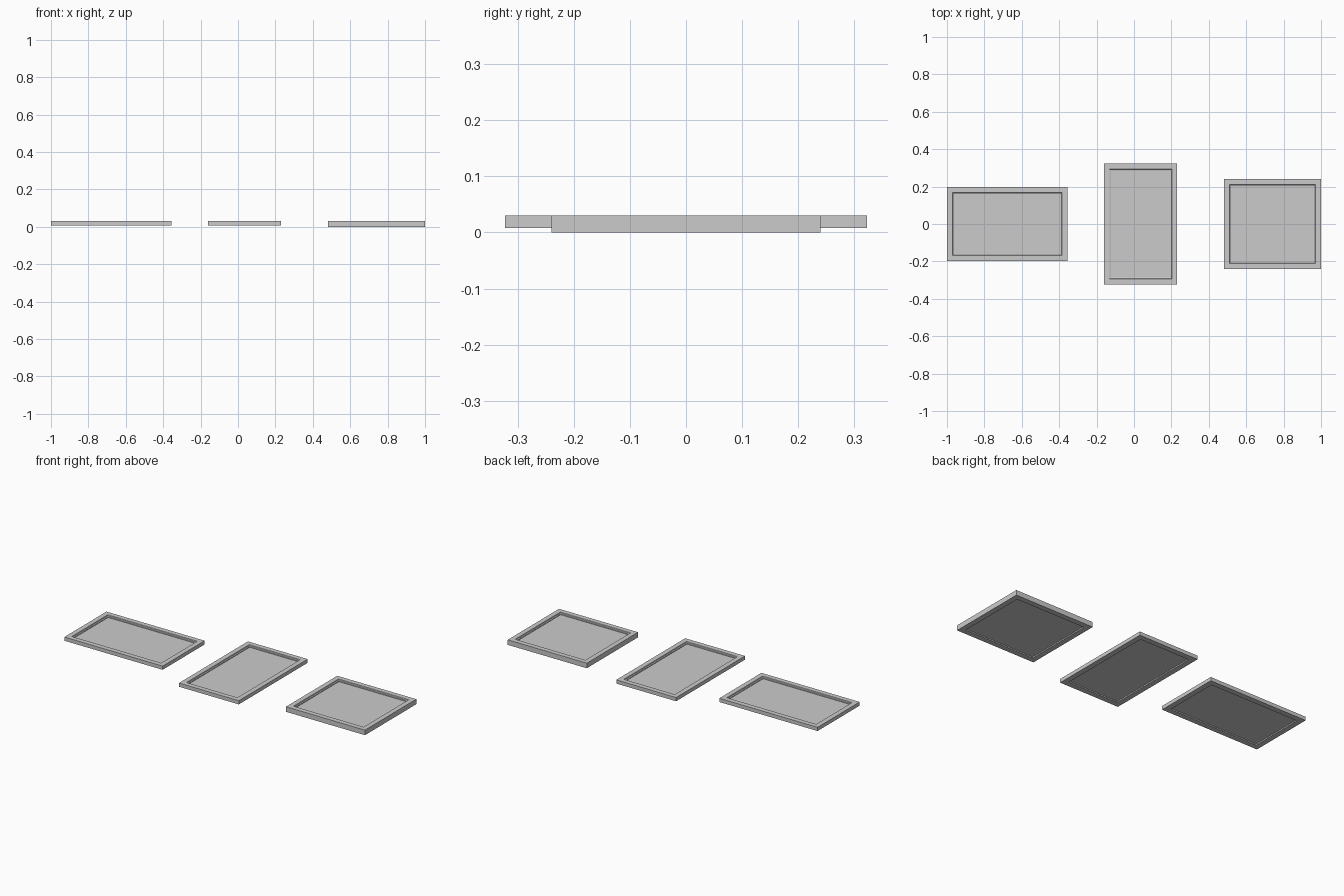
import bpy, bmesh

if "Cube" in bpy.data.objects:
    bpy.data.objects.remove(bpy.data.objects["Cube"])


def finish(bm, name):
    bmesh.ops.recalc_face_normals(bm, faces=bm.faces)
    mesh = bpy.data.meshes.new(name)
    bm.to_mesh(mesh)
    bm.free()
    ob = bpy.data.objects.new(name, mesh)
    bpy.context.collection.objects.link(ob)
    return ob


def rect_sweep(name, cx, w, d, profile):
    """Carry a closed (inset, z) profile around a mitred rectangle."""
    bm = bmesh.new()
    corners = [(-1, -1), (1, -1), (1, 1), (-1, 1)]
    rings = [[bm.verts.new((cx + sx * (w / 2 - i), sy * (d / 2 - i), z))
              for sx, sy in corners] for i, z in profile]
    for k, ring in enumerate(rings):
        nxt = rings[(k + 1) % len(rings)]
        for j in range(4):
            n = (j + 1) % 4
            bm.faces.new((ring[j], ring[n], nxt[n], nxt[j]))
    return finish(bm, name)


def box(name, cx, w, d, z0, z1):
    bm = bmesh.new()
    bmesh.ops.create_cube(bm, size=1)
    for v in bm.verts:
        v.co = (cx + v.co.x * w, v.co.y * d, (z0 + z1) / 2 + v.co.z * (z1 - z0))
    return finish(bm, name)


def picture_frame(name, cx, w, d, z0, z1):
    # moulding with a small inner step around the opening
    rect_sweep(name + "_moulding", cx, w, d, [
        (0, z0), (0, z1), (0.029, z1), (0.031, z1 - 0.005),
        (0.037, z1 - 0.007), (0.037, z1 - 0.012), (0.032, z1 - 0.015), (0.032, z0)])
    # recessed panel, set back from both faces
    box(name + "_panel", cx, w - 0.066, d - 0.066, z0 + 0.006, z1 - 0.011)


picture_frame("landscape_frame", -0.678, 0.644, 0.394, 0.008, 0.03)
picture_frame("portrait_frame", 0.035, 0.392, 0.645, 0.008, 0.03)
picture_frame("squarish_frame", 0.741, 0.518, 0.48, 0.0, 0.03)
